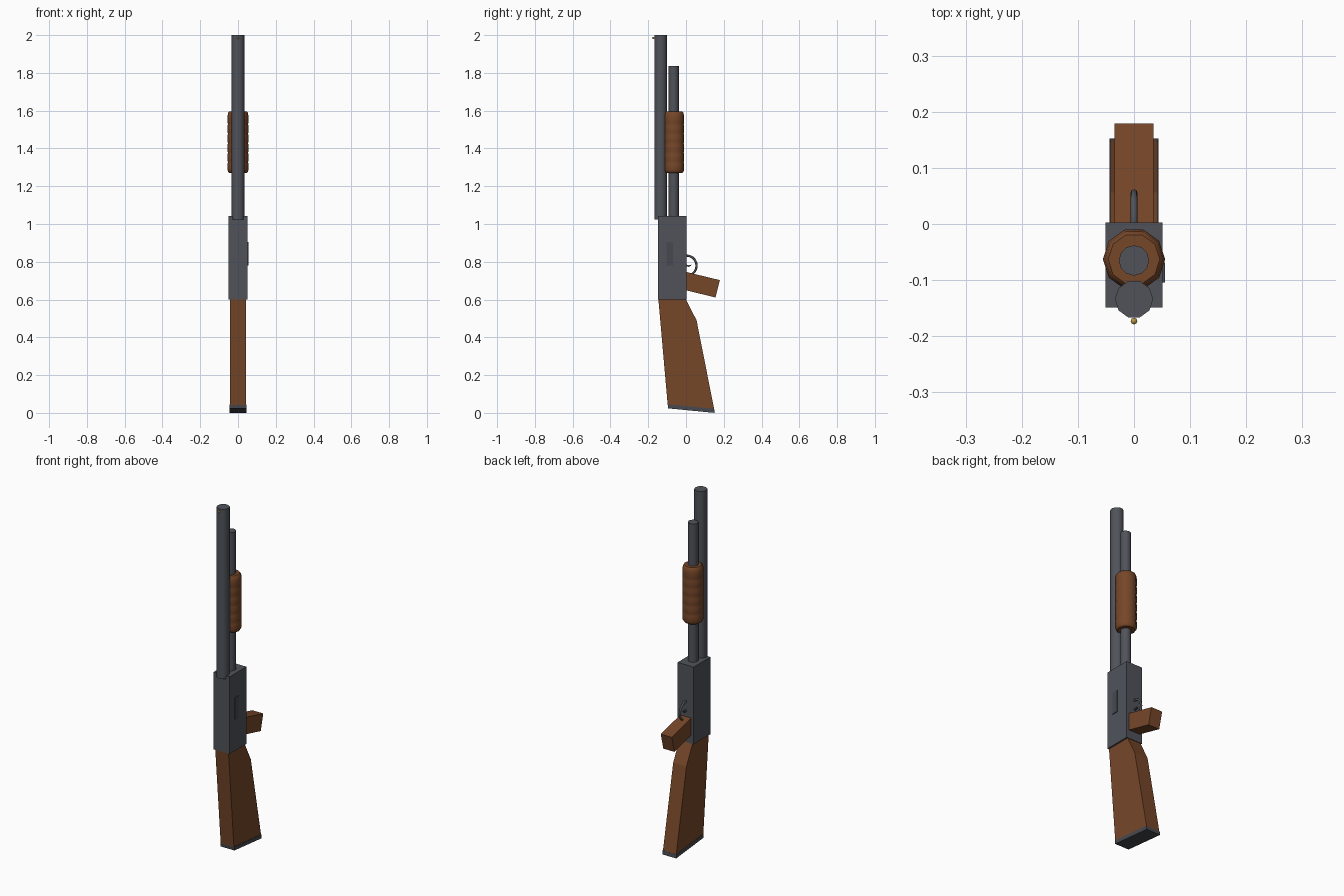
import bpy, bmesh, math
from mathutils import Vector

if "Cube" in bpy.data.objects:
    bpy.data.objects.remove(bpy.data.objects["Cube"])


def material(name, rgb):
    m = bpy.data.materials.new(name)
    m.diffuse_color = (*rgb, 1)
    m.use_nodes = True
    m.node_tree.nodes["Principled BSDF"].inputs["Base Color"].default_value = m.diffuse_color
    return m


WOOD = material("wood", (0.18, 0.062, 0.022))
STEEL = material("steel", (0.080, 0.086, 0.102))
DARK = material("dark_steel", (0.062, 0.066, 0.078))
BRASS = material("brass", (0.55, 0.32, 0.07))


def add(name, bm, mat):
    bmesh.ops.recalc_face_normals(bm, faces=bm.faces)
    me = bpy.data.meshes.new(name)
    bm.to_mesh(me)
    bm.free()
    ob = bpy.data.objects.new(name, me)
    bpy.context.collection.objects.link(ob)
    me.materials.append(mat)
    return ob


def smooth(ob, degrees=45):
    bpy.ops.object.select_all(action='DESELECT')
    ob.select_set(True)
    bpy.context.view_layer.objects.active = ob
    bpy.ops.object.shade_smooth_by_angle(angle=math.radians(degrees))


def side_profile(name, pts, half_width, mat):
    """Side outline (y, z) given thickness along x."""
    bm = bmesh.new()
    sides = [[bm.verts.new((s * half_width, y, z)) for y, z in pts] for s in (-1, 1)]
    for loop in sides:
        bm.faces.new(loop)
    n = len(pts)
    for i in range(n):
        j = (i + 1) % n
        bm.faces.new((sides[0][i], sides[0][j], sides[1][j], sides[1][i]))
    return add(name, bm, mat)


def lathe(name, profile, cy, sides, mat):
    """Stack of polygon rings (radius, z) around a vertical axis at y = cy."""
    bm = bmesh.new()
    rings = [[bm.verts.new((r * math.cos(math.tau * k / sides),
                            cy + r * math.sin(math.tau * k / sides), z))
              for k in range(sides)] for r, z in profile]
    for a, b in zip(rings, rings[1:]):
        for k in range(sides):
            m = (k + 1) % sides
            bm.faces.new((a[k], a[m], b[m], b[k]))
    bm.faces.new(rings[0])
    bm.faces.new(rings[-1])
    return add(name, bm, mat)


def box(name, lo, hi, mat):
    lo, hi = Vector(lo), Vector(hi)
    bm = bmesh.new()
    bmesh.ops.create_cube(bm, size=1)
    for v in bm.verts:
        v.co = (lo + hi) / 2 + v.co * (hi - lo)
    return add(name, bm, mat)


# receiver and ejection port
box("receiver", (-0.051, -0.149, 0.60), (0.051, 0.003, 1.043), STEEL)
box("ejection_port", (0.045, -0.104, 0.78), (0.055, -0.069, 0.905), DARK)

# barrel and magazine tube
smooth(lathe("barrel", [(0.034, 1.025), (0.034, 2.0)], -0.134, 10, STEEL))
smooth(lathe("magazine_tube", [(0.027, 1.03), (0.027, 1.837)], -0.065, 12, STEEL))

# pump handle: rounded ends with very shallow grooves
z0, z1, ribs = 1.27, 1.595, 6
pump = [(0.046, z0), (0.052, z0 + 0.006)]
step = (z1 - z0 - 0.024) / ribs
for i in range(ribs):
    b = z0 + 0.012 + i * step
    pump += [(0.0555, b + 0.004), (0.0555, b + step * 0.72), (0.0535, b + step * 0.9)]
pump[-1] = (0.052, z1 - 0.006)
pump.append((0.046, z1))
smooth(lathe("pump_handle", pump, -0.063, 10, WOOD))

# front sight bead
bm = bmesh.new()
bmesh.ops.create_uvsphere(bm, u_segments=8, v_segments=6, radius=0.006)
bmesh.ops.translate(bm, verts=bm.verts, vec=(0, -0.173, 1.985))
smooth(add("sight_bead", bm, BRASS), 60)

# stock and its butt pad
side_profile("stock", [(-0.146, 0.60), (0.0, 0.60), (0.056, 0.49),
                       (0.149, 0.02), (-0.097, 0.043)], 0.042, WOOD)
side_profile("butt_pad", [(-0.097, 0.045), (0.149, 0.022),
                          (0.152, 0.0), (-0.095, 0.024)], 0.044, DARK)

# grip
side_profile("grip", [(-0.02, 0.751), (0.179, 0.703), (0.156, 0.611), (-0.02, 0.654)],
             0.035, WOOD)

# trigger guard
bpy.ops.mesh.primitive_torus_add(major_radius=0.053, minor_radius=0.006, major_segments=20,
                                 minor_segments=8, location=(0, 0.003, 0.78),
                                 rotation=(0, math.pi / 2, 0))
guard = bpy.context.object
guard.name = "trigger_guard"
guard.data.materials.append(STEEL)
smooth(guard, 50)

# curved trigger
side_profile("trigger", [(-0.002, 0.778), (0.014, 0.773), (0.027, 0.779),
                         (0.028, 0.785), (0.014, 0.781), (-0.002, 0.788)],
             0.004, DARK)
